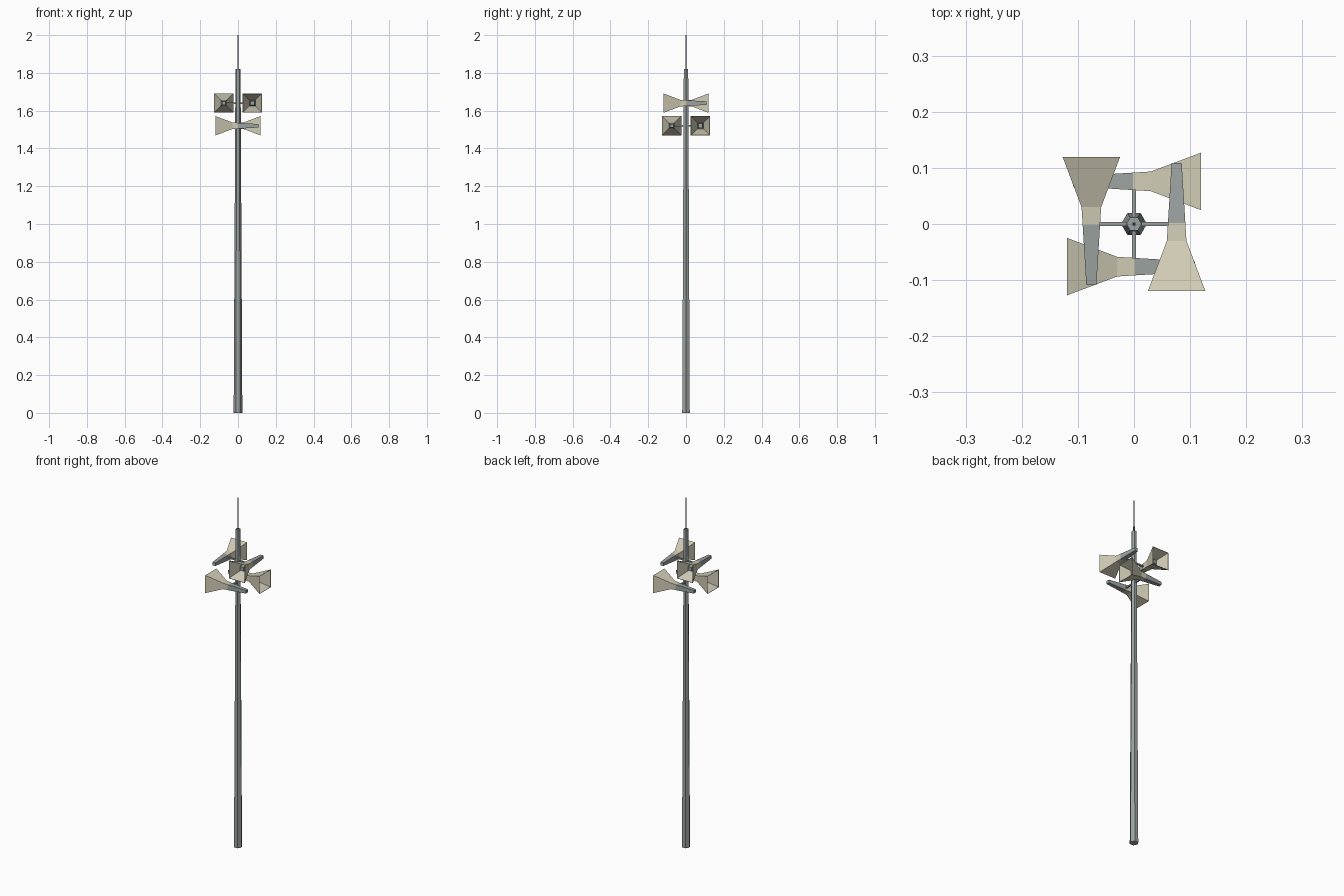
import bpy, bmesh, math
from mathutils import Matrix

if "Cube" in bpy.data.objects:
    bpy.data.objects.remove(bpy.data.objects["Cube"])


def material(name, rgb):
    m = bpy.data.materials.new(name)
    m.diffuse_color = (*rgb, 1)
    m.use_nodes = True
    m.node_tree.nodes["Principled BSDF"].inputs["Base Color"].default_value = m.diffuse_color
    return m


STEEL = material("grey steel", (0.33, 0.37, 0.36))
CREAM = material("cream paint", (0.64, 0.61, 0.47))
DARK = material("dark steel", (0.13, 0.14, 0.14))


def loft(name, rings, sides, mat, turn=0.0, matrix=None, caps=(True, True)):
    """Skin regular polygons given as (radius, height) along z."""
    bm = bmesh.new()
    loops = []
    for r, z in rings:
        loops.append([bm.verts.new((r * math.cos(turn + 2 * math.pi * i / sides),
                                    r * math.sin(turn + 2 * math.pi * i / sides), z))
                      for i in range(sides)])
    for a, b in zip(loops, loops[1:]):
        for i in range(sides):
            j = (i + 1) % sides
            bm.faces.new((a[i], a[j], b[j], b[i]))
    if caps[0]:
        bm.faces.new(loops[0][::-1])
    if caps[1]:
        bm.faces.new(loops[-1])
    me = bpy.data.meshes.new(name)
    if matrix:
        bm.transform(matrix)
    bm.to_mesh(me)
    bm.free()
    me.materials.append(mat)
    ob = bpy.data.objects.new(name, me)
    bpy.context.collection.objects.link(ob)
    return ob


# Tapered hexagonal pole and whip antenna
loft("pole", [(0.023, 0), (0.0135, 1.82)], 6, STEEL)
loft("antenna", [(0.004, 1.815), (0.003, 2.0)], 4, DARK, math.pi / 4)

Q = math.sqrt(2)  # half side -> corner radius of a square


def square(name, rings, mat, matrix, caps=(True, True)):
    loft(name, [(h * Q, z) for h, z in rings], 4, mat, math.pi / 4, matrix, caps)


# Four horns: upper pair along y, lower pair along x
for label, angle, z in (("upper_right", 0, 1.64), ("upper_left", 180, 1.64),
                        ("lower_back", 90, 1.52), ("lower_front", 270, 1.52)):
    spin = Matrix.Translation((0, 0, z)) @ Matrix.Rotation(math.radians(angle), 4, 'Z')
    # local z of the loft points out of the horn mouth (-y)
    axis = spin @ Matrix.Translation((0.076, 0, 0)) @ Matrix.Rotation(math.pi / 2, 4, 'X')
    # flared bell, outer skin then inner skin
    square(label + "_bell", [(0.0155, -0.002), (0.0175, 0.03), (0.051, 0.119),
                             (0.0495, 0.119), (0.016, 0.03)], CREAM, axis)
    # driver at the rear and plug inside the throat
    square(label + "_driver", [(0.009, -0.109), (0.0155, -0.002)], STEEL, axis)
    square(label + "_plug", [(0.0155, 0.029), (0.011, 0.075)], STEEL, axis)
    # bracket to the pole
    arm = spin @ Matrix.Rotation(math.pi / 2, 4, 'Y')
    square(label + "_bracket", [(0.004, 0.0), (0.004, 0.066)], STEEL, arm)
